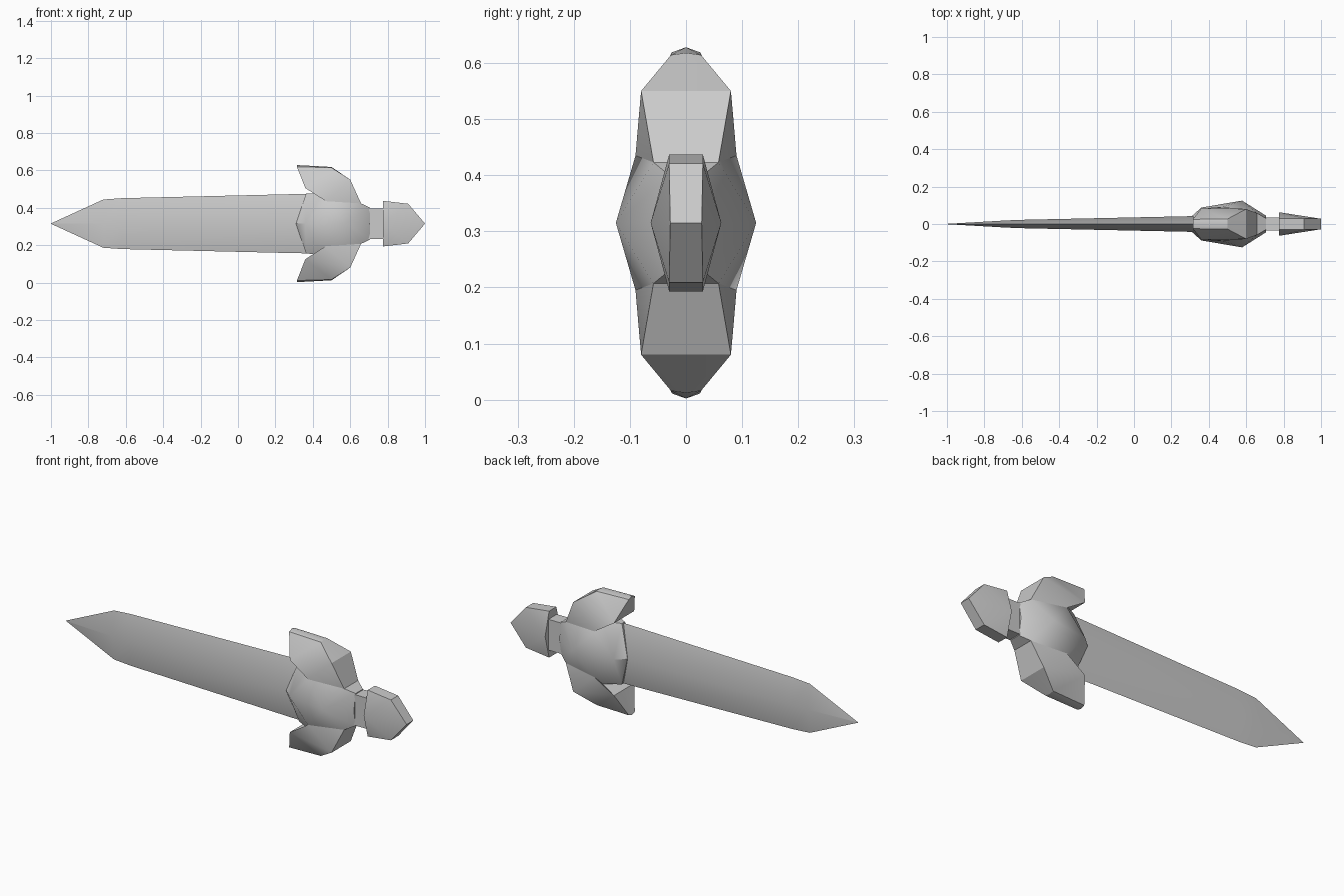
import bpy, bmesh, math

if "Cube" in bpy.data.objects:
    bpy.data.objects.remove(bpy.data.objects["Cube"])

ZC = 0.315  # height of the dagger's long axis

grey = bpy.data.materials.new("plain_grey")
grey.diffuse_color = (0.6, 0.6, 0.6, 1)
grey.use_nodes = True
grey.node_tree.nodes["Principled BSDF"].inputs["Base Color"].default_value = grey.diffuse_color


def finish(name, bm, angle=30):
    bmesh.ops.remove_doubles(bm, verts=bm.verts, dist=0.0005)
    bmesh.ops.recalc_face_normals(bm, faces=bm.faces)
    me = bpy.data.meshes.new(name)
    bm.to_mesh(me)
    bm.free()
    ob = bpy.data.objects.new(name, me)
    bpy.context.collection.objects.link(ob)
    me.materials.append(grey)
    bpy.ops.object.select_all(action='DESELECT')
    ob.select_set(True)
    bpy.context.view_layer.objects.active = ob
    bpy.ops.object.shade_smooth_by_angle(angle=math.radians(angle))


def quarter(name, pts, faces, angle=30):
    """Mirror a quarter shell (y > 0, z > axis) over both centre planes.
    A name ending in 0 is the same point moved to y = 0."""
    bm = bmesh.new()
    for sy in (1, -1):
        for sz in (1, -1):
            for face in faces:
                co = []
                for key in face.split():
                    x, y, z = pts[key.rstrip('0')]
                    if key.endswith('0'):
                        y = 0
                    co.append((x, y * sy, ZC + z * sz))
                bm.faces.new([bm.verts.new(c) for c in co])
    finish(name, bm, angle)


# Blade: diamond section tapering to the tip
bm = bmesh.new()
rings = []
for x, h, t in [(-1, 0.001, 0.001), (-0.72, 0.129, 0.017),
                (-0.62, 0.136, 0.022), (0.31, 0.158, 0.042), (0.46, 0.16, 0.043)]:
    rings.append([bm.verts.new(c) for c in
                  ((x, 0, ZC + h), (x, t, ZC), (x, 0, ZC - h), (x, -t, ZC))])
for a, b in zip(rings, rings[1:]):
    for i in range(4):
        j = (i + 1) % 4
        bm.faces.new((a[i], a[j], b[j], b[i]))
bm.faces.new(rings[0])
bm.faces.new(rings[-1])
finish("blade", bm)

# Guard: faceted collar with two claw wings curling toward the tip
guard = {
    'A': (0.31, 0.043, 0), 'D': (0.364, 0.012, 0.16), 'B': (0.36, 0.088, 0),
    'M': (0.578, 0.125, 0), 'Q': (0.47, 0.09, 0.12), 'C': (0.45, 0.05, 0.165),
    'N': (0.658, 0.058, 0.108), 'E': (0.705, 0.045, 0), 'F': (0.705, 0.03, 0.085),
    'P': (0.6, 0.08, 0.235), 'R': (0.5, 0.027, 0.299), 'T': (0.315, 0.025, 0.304),
    'S': (0.315, 0, 0.313), 'U': (0.5, 0, 0.303), 'W': (0.36, 0.084, 0.19),
}
quarter("guard", guard, [
    "A B D", "B C D", "B Q C", "B M Q", "A D D0 A0", "D C C0 D0",      # collar
    "M N Q", "M E F N", "F F0 N0 N", "E E0 F0 F", "Q N P",             # back
    "N N0 P0 P", "P P0 U R", "R U S T",                                # wing outside
    "P W Q", "P R W", "R T W", "Q W C", "W W0 C0 C", "T S W0 W",       # wing sides
])

# Grip: short flattened bar
bpy.ops.mesh.primitive_cube_add(size=1, location=(0.735, 0, ZC))
grip = bpy.context.object
grip.name = "grip"
grip.scale = (0.10, 0.07, 0.162)
grip.data.materials.append(grey)

# Pommel: shield outline with flat rim and bulged sides
pommel = {
    'O': (0.775, 0.063, 0), 'H': (0.775, 0.03, 0.122),
    'K': (0.91, 0.03, 0.106), 'L': (1.0, 0.028, 0),
}
quarter("pommel", pommel, ["O H H0 O0", "O K H", "O L K", "H K K0 H0", "K L L0 K0"])
